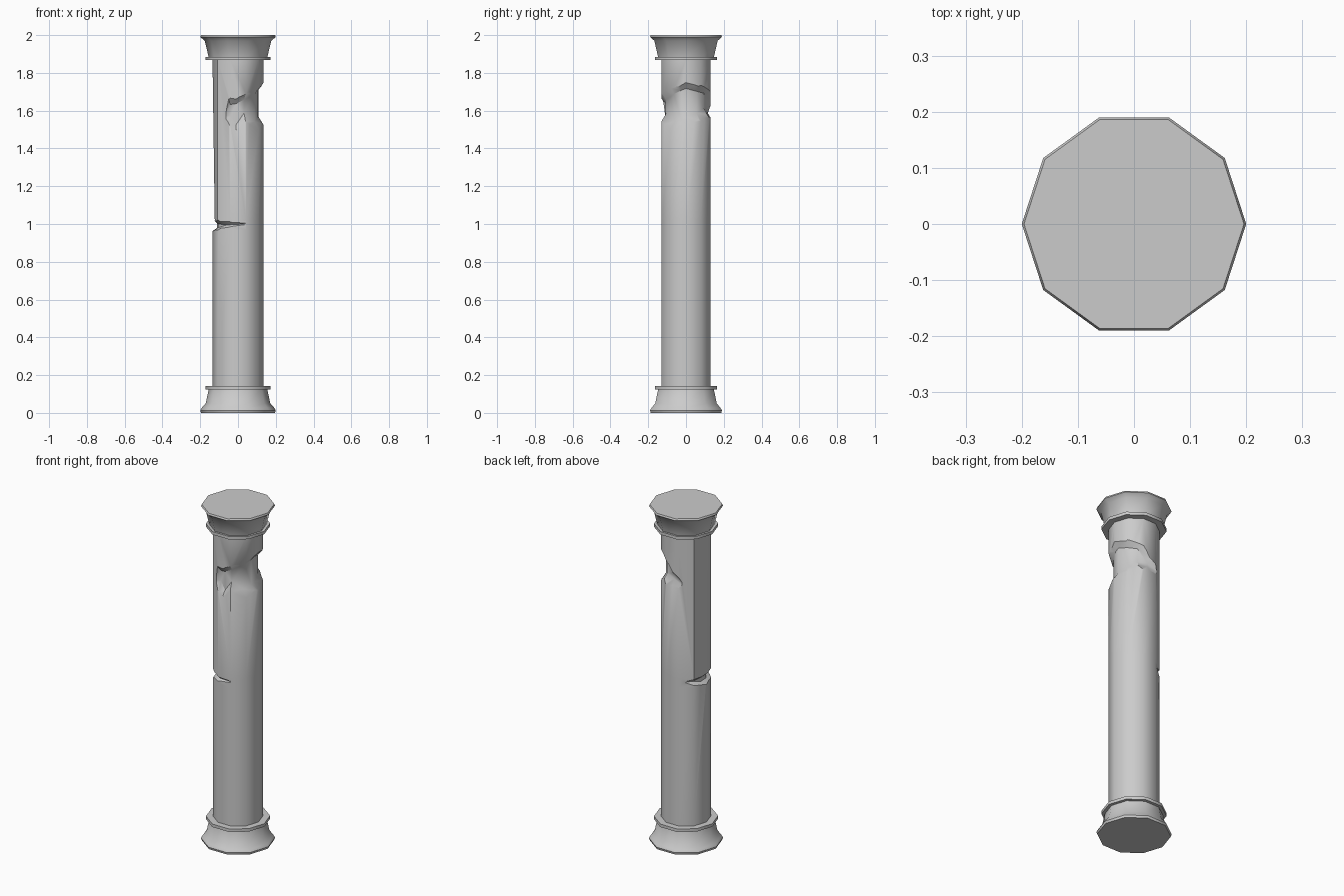
import bpy, bmesh
from math import cos, sin, radians, pi

if "Cube" in bpy.data.objects:
    bpy.data.objects.remove(bpy.data.objects["Cube"])

SIDES = 10


def make_object(name, bm):
    bmesh.ops.recalc_face_normals(bm, faces=bm.faces)
    mesh = bpy.data.meshes.new(name)
    bm.to_mesh(mesh)
    bm.free()
    ob = bpy.data.objects.new(name, mesh)
    bpy.context.collection.objects.link(ob)
    return ob


def smooth(ob):
    bpy.ops.object.select_all(action='DESELECT')
    ob.select_set(True)
    bpy.context.view_layer.objects.active = ob
    bpy.ops.object.shade_smooth_by_angle(angle=radians(38))


def lathe(name, profile, dents=None):
    """Closed ten-sided solid from (radius, z) points; dents maps (ring, side) to inset."""
    dents = dents or {}
    bm = bmesh.new()
    rings = []
    for i, (r, z) in enumerate(profile):
        ring = []
        for k in range(SIDES):
            a = 2 * pi * k / SIDES
            rr = r - dents.get((i, k), 0)
            ring.append(bm.verts.new((rr * cos(a), rr * sin(a), z)))
        rings.append(ring)
    for lo, hi in zip(rings, rings[1:]):
        for k in range(SIDES):
            n = (k + 1) % SIDES
            bm.faces.new((lo[k], lo[n], hi[n], hi[k]))
    bm.faces.new(rings[0][::-1])
    bm.faces.new(rings[-1])
    return make_object(name, bm)


def chip_cutter(name, path, inner, slope_lo, slope_hi):
    """Curved wedge around the shaft; path holds (degrees, low z, high z) at the surface."""
    surf, outer = 0.132, 0.152
    bm = bmesh.new()
    sections = []
    for i, (deg, lo, hi) in enumerate(path):
        end = i in (0, len(path) - 1)
        r_in = surf if end else inner
        a = radians(deg)
        pts = []
        for r, z, s in ((outer, lo, -slope_lo), (outer, hi, slope_hi),
                        (r_in, hi, slope_hi), (r_in, lo, -slope_lo)):
            pts.append(bm.verts.new((r * cos(a), r * sin(a), z + s * (r - surf))))
        sections.append(pts)
    for p, q in zip(sections, sections[1:]):
        for k in range(4):
            n = (k + 1) % 4
            bm.faces.new((p[k], p[n], q[n], q[k]))
    bm.faces.new(sections[0])
    bm.faces.new(sections[-1])
    bmesh.ops.triangulate(bm, faces=bm.faces)
    ob = make_object(name, bm)
    ob.hide_render = True
    return ob


# Flared base with its collar, and the same shape flipped as the capital
foot = [(0.196, 0.0), (0.2, 0.013), (0.192, 0.027), (0.171, 0.05), (0.155, 0.125),
        (0.173, 0.125), (0.173, 0.143), (0.13, 0.143)]
head = [(0.13, 0.143), (0.173, 0.143), (0.173, 0.125), (0.155, 0.118),
        (0.176, 0.03), (0.2, 0.01), (0.196, 0.0)]
smooth(lathe("base", foot))
smooth(lathe("capital", [(r, 2 - (z - 0.01 if z > 0.12 else z)) for r, z in head]))

# Shaft, with one corner worn back above the middle crack
shaft = lathe("shaft", [(0.135, 0.14), (0.135, 0.97), (0.135, 1.02), (0.135, 1.87)],
              {(2, 5): 0.012})

# Large broken bite near the top and a thin crack at mid height
bite = chip_cutter("bite_cutter", [
    (-121, 1.555, 1.575), (-112, 1.535, 1.66), (-95, 1.49, 1.665), (-73, 1.55, 1.685),
    (-36, 1.505, 1.715), (-14, 1.525, 1.735), (0, 1.53, 1.745), (31, 1.55, 1.73),
    (60, 1.575, 1.72), (90, 1.56, 1.65), (117, 1.575, 1.59)], 0.109, 1.6, 1.2)
crack = chip_cutter("crack_cutter", [
    (120, 0.998, 1.003), (144, 0.98, 1.012), (170, 0.966, 1.022), (198, 0.966, 1.02),
    (226, 0.976, 1.014), (254, 0.988, 1.008), (287, 0.998, 1.003)], 0.112, 0.7, 0.9)

for cutter in (bite, crack):
    mod = shaft.modifiers.new(cutter.name, 'BOOLEAN')
    mod.operation = 'DIFFERENCE'
    mod.solver = 'EXACT'
    mod.object = cutter
    bpy.context.view_layer.objects.active = shaft
    bpy.ops.object.modifier_apply(modifier=mod.name)
    bpy.data.objects.remove(cutter)
smooth(shaft)
